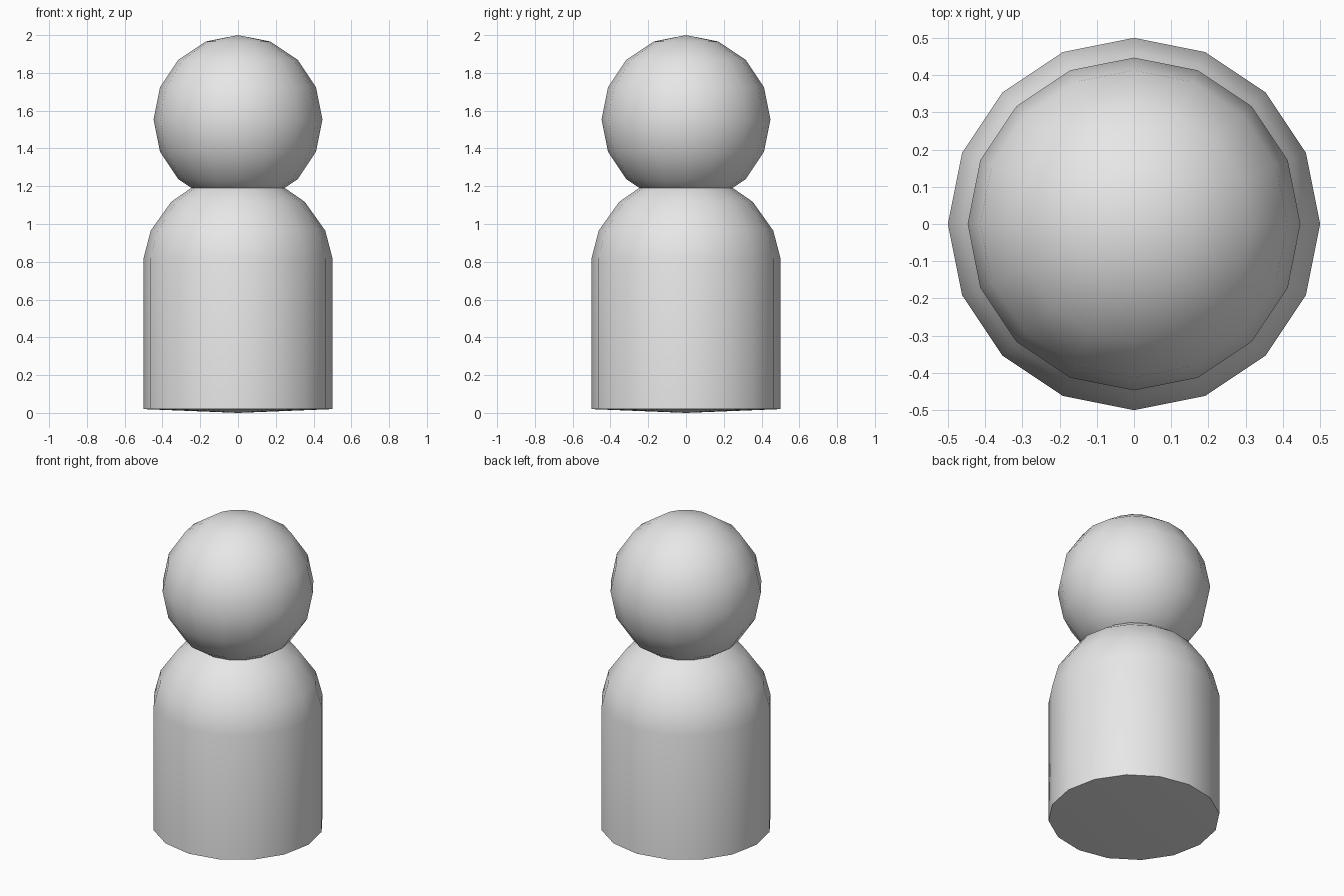
import bpy, bmesh, math

cube = bpy.data.objects.get("Cube")
if cube:
    bpy.data.objects.remove(cube, do_unlink=True)

SIDES = 16

grey = bpy.data.materials.new("plain grey")
grey.use_nodes = True
grey.diffuse_color = (0.8, 0.8, 0.8, 1)
grey.node_tree.nodes["Principled BSDF"].inputs["Base Color"].default_value = (0.8, 0.8, 0.8, 1)


def lathe(name, profile):
    """Turn a (radius, height) profile, pole to pole, around the z axis."""
    bm = bmesh.new()
    verts = [bm.verts.new((r, 0, z)) for r, z in profile]
    edges = [bm.edges.new(pair) for pair in zip(verts, verts[1:])]
    bmesh.ops.spin(bm, geom=verts + edges, cent=(0, 0, 0), axis=(0, 0, 1),
                   angle=2 * math.pi, steps=SIDES)
    bmesh.ops.remove_doubles(bm, verts=bm.verts[:], dist=0.0005)
    bmesh.ops.recalc_face_normals(bm, faces=bm.faces[:])
    mesh = bpy.data.meshes.new(name)
    bm.to_mesh(mesh)
    bm.free()
    mesh.materials.append(grey)
    obj = bpy.data.objects.new(name, mesh)
    bpy.context.collection.objects.link(obj)
    bpy.ops.object.select_all(action="DESELECT")
    obj.select_set(True)
    bpy.context.view_layer.objects.active = obj
    bpy.ops.object.shade_smooth_by_angle(angle=math.radians(50))
    return obj


# Body: straight sides, domed shoulders and a barely convex base
lathe("body", [(0, 0), (0.5, 0.02), (0.5, 0.82), (0.462, 0.965),
               (0.354, 1.117), (0.191, 1.23), (0, 1.27)])

# Head: low-poly ball sunk into the shoulders
radius, centre = 0.447, 1.553
angles = [math.pi * i / 8 for i in range(9)]
lathe("head", [(radius * math.sin(a), centre - radius * math.cos(a)) for a in angles])
